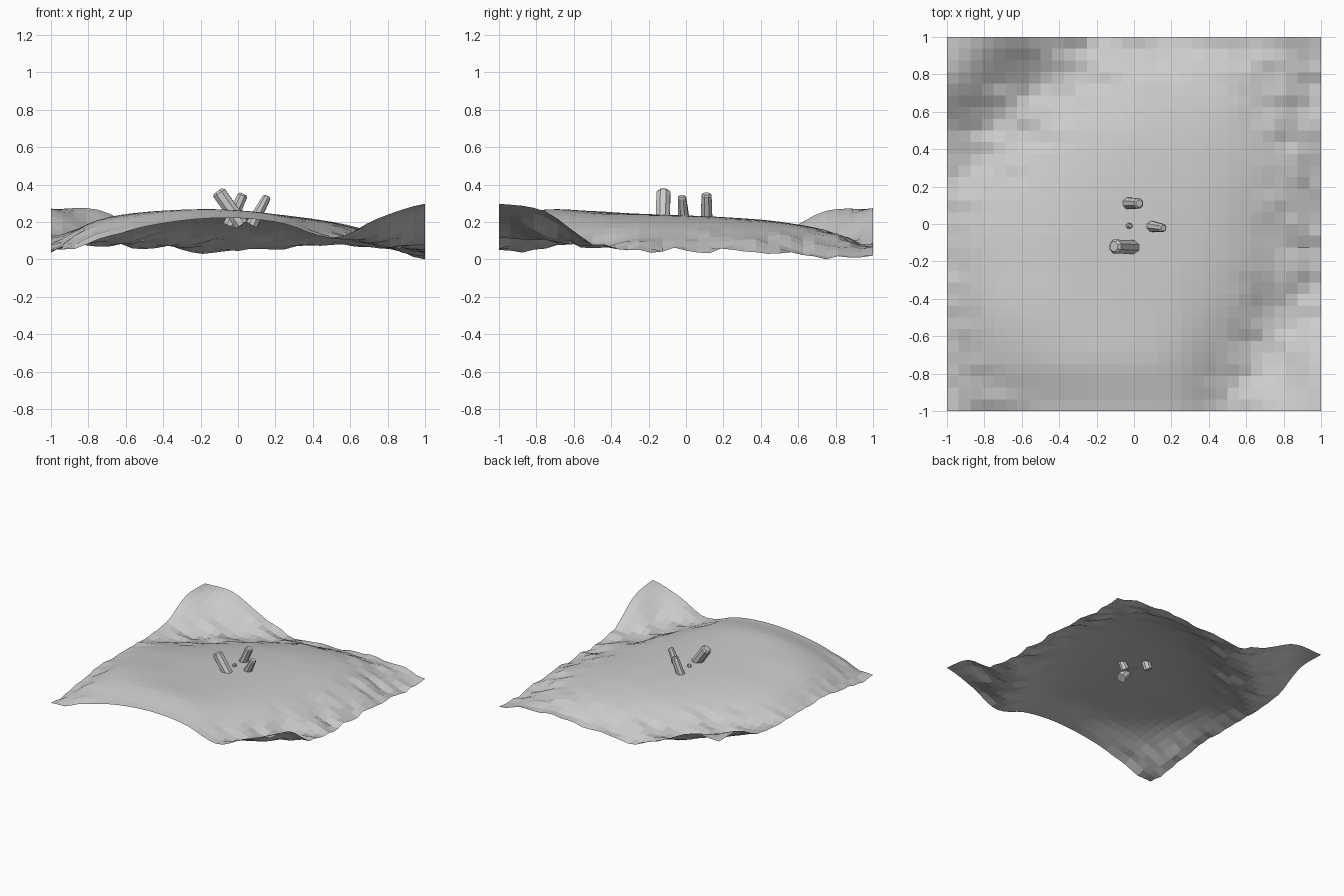
import bpy, bmesh, math
from mathutils import Vector, noise

if "Cube" in bpy.data.objects:
    bpy.data.objects.remove(bpy.data.objects["Cube"])

# Coarse control heights (rows: y from -1 to 1, columns: x from -1 to 1)
HEIGHTS = [
    [.06, .125, .19, .228, .236, .205, .125, .235, .312],
    [.075, .195, .255, .28, .276, .24, .15, .12, .27],
    [.11, .225, .268, .273, .268, .25, .19, .09, .10],
    [.13, .215, .25, .258, .258, .25, .21, .13, .065],
    [.135, .195, .23, .247, .25, .245, .215, .145, .06],
    [.12, .145, .19, .225, .237, .235, .215, .155, .065],
    [.155, .085, .13, .183, .21, .216, .20, .14, .05],
    [.275, .16, .075, .10, .15, .168, .16, .105, .015],
    [.283, .281, .165, .07, .05, .07, .085, .075, .04],
]


def spline(vals, t):
    """Smooth curve through evenly spaced values, t in 0..1, level at the ends."""
    n = len(vals) - 1
    i = min(int(t * n), n - 1)
    f = t * n - i
    a, b, c, d = (vals[min(max(i + k, 0), n)] for k in (-1, 0, 1, 2))
    return b + 0.5 * f * (c - a + f * (2*a - 5*b + 4*c - d + f * (3*(b - c) + d - a)))


def height(x, y):
    u, v = (x + 1) / 2, (y + 1) / 2
    z = spline([spline(row, u) for row in HEIGHTS], v)
    rough = min(1, max(0, (0.2 - z) / 0.1))      # rocky only in the low ground
    z += 0.034 * rough * noise.noise(Vector((x * 6.3, y * 10.3, 3.1)))
    return max(z, 0.003)


def finish(name, bm):
    me = bpy.data.meshes.new(name)
    bm.to_mesh(me)
    bm.free()
    ob = bpy.data.objects.new(name, me)
    bpy.context.collection.objects.link(ob)
    return ob


# Ground sheet
bm = bmesh.new()
bmesh.ops.create_grid(bm, x_segments=32, y_segments=32, size=1)
for v in bm.verts:
    v.co.z = height(v.co.x, v.co.y)
low = min(v.co.z for v in bm.verts)
for v in bm.verts:
    v.co.z -= low
finish("ground", bm)


def crystal(name, base, tip, r0, r1, sides=8):
    """Faceted prism from base to tip with a chamfered top."""
    base, tip = Vector(base), Vector(tip)
    axis = tip - base
    rot = axis.to_track_quat('Z', 'Y')
    length = axis.length
    bm = bmesh.new()
    rings = []
    for r, h in ((r0, 0), (r1, length - r1 * 0.35), (r1 * 0.7, length)):
        rings.append([bm.verts.new(base + rot @ Vector((
            r * math.cos(2 * math.pi * (k + .5) / sides),
            r * math.sin(2 * math.pi * (k + .5) / sides), h))) for k in range(sides)])
    for a, b in zip(rings, rings[1:]):
        for k in range(sides):
            m = (k + 1) % sides
            bm.faces.new((a[k], a[m], b[m], b[k]))
    bm.faces.new(rings[0][::-1])
    bm.faces.new(rings[-1])
    finish(name, bm)


# Crystal cluster
crystal("large_crystal", (.02, -.125, .185), (-.108, -.12, .365), .040, .040)
crystal("rear_crystal", (-.048, .11, .18), (.028, .11, .35), .035, .029)
crystal("side_crystal", (.075, -.01, .185), (.157, -.022, .338), .034, .023)
crystal("small_crystal", (-.028, -.01, .232), (-.018, -.01, .256), .016, .013)
